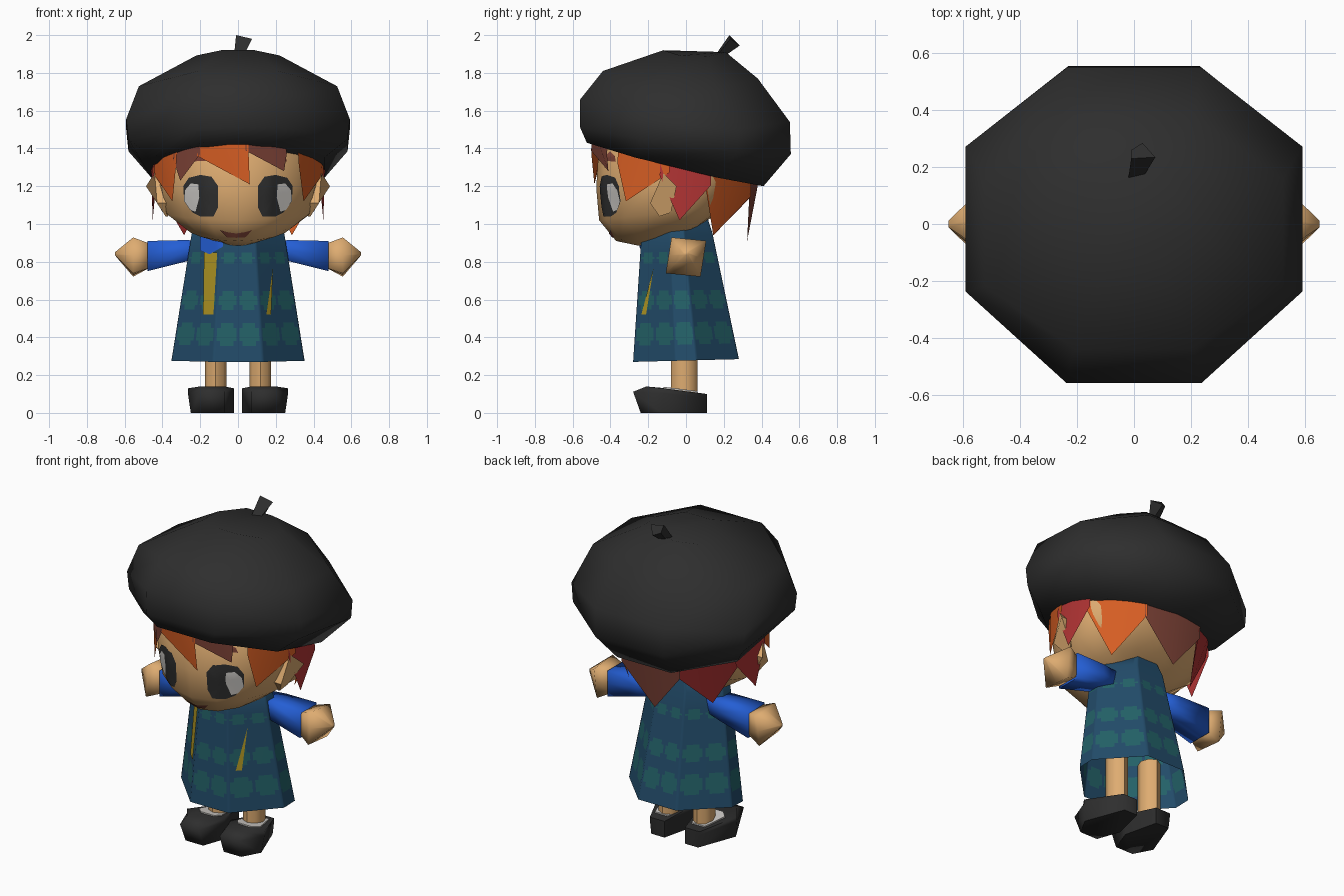
import bpy, bmesh, math
from mathutils import Vector
from mathutils.bvhtree import BVHTree

if "Cube" in bpy.data.objects:
    bpy.data.objects.remove(bpy.data.objects["Cube"])


def material(name, rgb):
    m = bpy.data.materials.new(name)
    lin = [(c / 255 / 12.92) if c < 11 else ((c / 255 + 0.055) / 1.055) ** 2.4 for c in rgb]
    m.diffuse_color = (*lin, 1)
    m.use_nodes = True
    m.node_tree.nodes["Principled BSDF"].inputs["Base Color"].default_value = m.diffuse_color
    return m


SKIN = material("skin", (222, 172, 113))
BLACK = material("black_felt", (46, 46, 46))
BLUE = material("blue_sleeve", (36, 94, 212))
NAVY = material("navy_cloth", (34, 75, 105))
TEAL = material("teal_spot", (35, 97, 103))
ORANGE = material("orange_hair", (217, 95, 36))
RED = material("red_hair", (178, 52, 52))
BROWN = material("brown_hair", (128, 68, 56))
YELLOW = material("yellow_trim", (176, 150, 36))
WHITE = material("white", (205, 202, 198))


def finish(name, bm, mats, angle=None, recalc=True):
    if recalc:
        bmesh.ops.recalc_face_normals(bm, faces=bm.faces)
    me = bpy.data.meshes.new(name)
    bm.to_mesh(me)
    bm.free()
    for m in mats:
        me.materials.append(m)
    ob = bpy.data.objects.new(name, me)
    bpy.context.collection.objects.link(ob)
    if angle:
        bpy.ops.object.select_all(action='DESELECT')
        ob.select_set(True)
        bpy.context.view_layer.objects.active = ob
        bpy.ops.object.shade_smooth_by_angle(angle=math.radians(angle))
    return ob


def loft(name, rings, mat, angle=None, caps=(True, True)):
    """Skin a list of equally long closed rings."""
    bm = bmesh.new()
    rows = [[bm.verts.new(p) for p in r] for r in rings]
    n = len(rows[0])
    for a, b in zip(rows, rows[1:]):
        for i in range(n):
            bm.faces.new((a[i], a[(i + 1) % n], b[(i + 1) % n], b[i]))
    if caps[0]:
        bm.faces.new(rows[0])
    if caps[1]:
        bm.faces.new(rows[-1])
    return finish(name, bm, [mat], angle)


def octagon(hx, yf, yb, zf, zb, wide=0.4, side=0.46, dz=0.0, shift=0.0):
    """Eight-sided ring, tilted from zf at the front to zb at the back."""
    yc, hy = (yf + yb) / 2, (yb - yf) / 2
    pts = [(wide, -1), (1, -side + shift), (1, side + shift), (wide, 1),
           (-wide, 1), (-1, side + shift), (-1, -side + shift), (-wide, -1)]
    return [Vector((x * hx, yc + y * hy, zf + (zb - zf) * (y + 1) / 2 + (dz if abs(x) == 1 else 0)))
            for x, y in pts]


def surface(ob):
    me = ob.data
    return BVHTree.FromPolygons([v.co for v in me.vertices], [p.vertices[:] for p in me.polygons])


def patch(name, outline, tree, mat, lift=0.006):
    """Thin plate draped on the front of a surface; outline is (x, z)."""
    pts = []
    for i, p in enumerate(outline):
        q = outline[(i + 1) % len(outline)]
        pts += [Vector(p).lerp(Vector(q), t / 3) for t in range(3)]
    c = sum(pts, Vector((0, 0))) / len(pts)
    bm = bmesh.new()

    def drop(p):
        hit = tree.ray_cast(Vector((p.x, -2, p.y)), Vector((0, 1, 0)))[0]
        return bm.verts.new((p.x, (hit.y if hit else -0.2) - lift, p.y))
    rows = [[drop(c.lerp(p, s)) for p in pts] for s in (1, 0.67, 0.33)]
    mid, n = drop(c), len(pts)
    for i in range(n):
        j = (i + 1) % n
        for a, b in zip(rows, rows[1:]):
            bm.faces.new((a[i], a[j], b[j], b[i]))
        bm.faces.new((rows[-1][i], rows[-1][j], mid))
    bm.normal_update()
    if sum(f.normal.y * f.calc_area() for f in bm.faces) > 0:
        bmesh.ops.reverse_faces(bm, faces=bm.faces)
    return finish(name, bm, [mat], 40, recalc=False)


# Beret and its stem
loft("beret", [octagon(0.46, -0.525, 0.41, 1.43, 1.20, dz=-0.015),
               octagon(0.58, -0.56, 0.555, 1.51, 1.37, dz=-0.02, shift=0.04),
               octagon(0.592, -0.56, 0.55, 1.66, 1.54, dz=-0.07, shift=0.04),
               octagon(0.525, -0.44, 0.38, 1.81, 1.77, dz=-0.07),
               octagon(0.22, -0.12, 0.21, 1.92, 1.91, dz=-0.025)], BLACK, 60)
loft("beret_stem", [[(-0.02, 0.16, 1.90), (0.035, 0.17, 1.90), (0.03, 0.22, 1.90), (-0.01, 0.21, 1.90)],
                    [(-0.01, 0.23, 2.0), (0.075, 0.235, 1.98), (0.03, 0.285, 1.945), (-0.01, 0.26, 1.96)]],
     BLACK)

# Head
def oval(hx, yf, yb, zf, zb, n=16):
    out = []
    for i in range(n):
        a = 2 * math.pi * i / n
        y = math.cos(a)
        out.append((hx * math.sin(a), y * (yf if y > 0 else -yb), zb + (zf - zb) * (y + 1) / 2))
    return out


head = loft("head", [oval(0.13, -0.25, 0.08, 0.885, 1.0), oval(0.27, -0.37, 0.16, 0.91, 1.05),
                     oval(0.405, -0.46, 0.26, 1.02, 1.12), oval(0.44, -0.475, 0.32, 1.19, 1.23),
                     oval(0.44, -0.465, 0.35, 1.36, 1.36), oval(0.34, -0.36, 0.30, 1.55, 1.52)], SKIN, 60)

# Ears
for s, side in ((1, "right"), (-1, "left")):
    rim = [(-0.12, 1.27), (-0.05, 1.20), (-0.08, 1.06), (-0.14, 1.04), (-0.19, 1.11)]
    loft(side + "_ear", [[(s * 0.37, y, z) for y, z in rim],
                         [(s * (0.487 - 0.65 * abs(z - 1.2)), y, z) for y, z in rim]], SKIN, 40)

# Face details
face = surface(head)
for s, side in ((1, "right"), (-1, "left")):
    dark = [(0.13, 1.04), (0.20, 1.04), (0.24, 1.06), (0.285, 1.12), (0.29, 1.20), (0.26, 1.245),
            (0.20, 1.26), (0.14, 1.25), (0.105, 1.20), (0.105, 1.09)]
    glint = [(0.225, 1.065), (0.255, 1.075), (0.285, 1.12), (0.28, 1.18), (0.25, 1.215), (0.21, 1.21), (0.205, 1.14)]
    brow = [(0.17, 1.335), (0.26, 1.33), (0.25, 1.36), (0.19, 1.385)]
    for part, shape, mat, lift in (("eye", dark, BLACK, 0.005), ("eye_white", glint, WHITE, 0.009),
                                   ("eyebrow", brow, BROWN, 0.005)):
        patch(side + "_" + part, [(s * x, z) for x, z in shape], face, mat, lift)
    patch(side + "_mouth_half", [(-0.01 + s * x, z) for x, z in
                                 ((0, 0.927), (0.05, 0.93), (0.085, 0.968), (0.05, 0.957), (0, 0.95))], face, BROWN)

# Hair locks: start angle, end angle, tip angle, tip height, tip scale, colour (angles from the front)
locks = [(-28, 7, 8, 1.21, 0.97, ORANGE), (5, 34, 33, 1.28, 0.97, BROWN), (44, 80, 50, 1.12, 0.98, ORANGE),
         (74, 110, 86, 1.02, 0.98, RED), (106, 155, 121, 0.94, 0.72, ORANGE), (153, 206, 182, 0.91, 0.83, BROWN),
         (204, 254, 239, 0.94, 0.72, RED), (250, 286, 274, 1.02, 0.98, RED),
         (281, 315, 310, 1.12, 0.98, ORANGE), (312, 334, 317, 1.23, 0.97, BROWN)]


def hair_point(deg, z, k=1.0):
    a = math.radians(deg)
    y = -math.cos(a)
    return Vector((0.462 * k * math.sin(a), y * k * (0.505 if y < 0 else 0.39), z))


def brim(deg):
    return 1.43 - (hair_point(deg, 0).y + 0.525) * 0.245


for i, (a0, a1, at, zt, k, mat) in enumerate(locks):
    am = (a0 + a1) / 2
    bm = bmesh.new()
    low = [brim(a) + (zt - brim(a)) * 0.25 for a in (a0, a1)]
    mk = 0.97 if k < 0.9 else 1.0
    t0, tm, t1, m1, tip, m0 = [bm.verts.new(p) for p in (
        hair_point(a0, brim(a0) + 0.05, 0.98), hair_point(am, brim(am) + 0.05), hair_point(a1, brim(a1) + 0.05, 0.98),
        hair_point(a1, low[1], mk), hair_point(at, zt, k), hair_point(a0, low[0], mk))]
    for f in ((t0, tm, tip, m0), (tm, t1, m1, tip)):
        bm.faces.new(f)
    bm.normal_update()
    for f in list(bm.faces):
        if f.normal.dot(f.calc_center_median() - Vector((0, 0, 1.25))) < 0:
            f.normal_flip()
    finish("hair_lock_%d" % (i + 1), bm, [mat], 50, recalc=False)

# Dress: eight panels with rounded spots in three rows
levels = [(0.27, 0.352, -0.28, 0.28), (0.95, 0.245, -0.235, 0.14), (1.045, 0.17, -0.20, 0.11)]


def dress_ring(z):
    lo, hi = (levels[0], levels[1]) if z <= 0.95 else (levels[1], levels[2])
    t = (z - lo[0]) / (hi[0] - lo[0])
    hx, yf, yb = [lo[k] + (hi[k] - lo[k]) * t for k in (1, 2, 3)]
    return octagon(hx, yf, yb, z, z + 0.02 * (1 - z), wide=0.37, side=0.19)


cols = [0, 0.04, 0.12, 0.40, 0.47, 0.53, 0.60, 0.88, 0.96, 1]
heights, row_kind = [0.27], ""
for z0, z1 in ((0.355, 0.475), (0.545, 0.645), (0.79, 0.85)):
    heights += [z0, z0 + 0.025, z1 - 0.025, z1]
    row_kind += "geme"
heights += [0.95, 1.045]
row_kind += "gg"
bm = bmesh.new()
rows = []
for z in heights:
    c = dress_ring(z)
    rows.append([bm.verts.new(c[k].lerp(c[(k + 1) % 8], t)) for k in range(8) for t in cols[:-1]])
n = len(rows[0])
for r, kind in enumerate(row_kind):
    for i in range(n):
        j = (i + 1) % n
        f = bm.faces.new((rows[r][i], rows[r][j], rows[r + 1][j], rows[r + 1][i]))
        col = ("gemmmmmeg" if i // 9 in (1, 5) else "gemegemeg")[i % 9]  # one spot on the narrow side panels
        f.material_index = int(kind + col in ("em", "me", "mm"))
bm.faces.new(rows[-1])
dress = finish("dress", bm, [NAVY, TEAL], 65)

# Yellow trims and the blue collar piece
front = surface(dress)
patch("left_trim", [(-0.185, 0.52), (-0.13, 0.52), (-0.11, 0.85), (-0.18, 0.85)], front, YELLOW, 0.008)
patch("right_trim", [(0.15, 0.52), (0.175, 0.52), (0.185, 0.77)], front, YELLOW, 0.008)
patch("collar", [(-0.20, 0.93), (-0.20, 0.86), (-0.15, 0.84), (-0.08, 0.88), (-0.08, 0.93)], front, BLUE, 0.008)

# Arms, hands, legs and shoes
for s, side in ((1, "right"), (-1, "left")):
    def slab(x, hy, z0, z1, skew=0.0):
        zc, hz = (z0 + z1) / 2, (z1 - z0) / 2
        return [(s * x, hy * a + skew * b, zc + hz * b - skew * a * 0.6)
                for a, b in ((-1, -1), (0, -1), (1, -1), (1, 0), (1, 1), (0, 1), (-1, 1), (-1, 0))]
    loft(side + "_sleeve", [slab(0.17, 0.06, 0.83, 0.91), slab(0.28, 0.07, 0.80, 0.915),
                            slab(0.48, 0.08, 0.75, 0.91)], BLUE, 95)
    loft(side + "_hand", [slab(0.465, 0.065, 0.77, 0.895), slab(0.555, 0.092, 0.73, 0.92, 0.015),
                          slab(0.652, 0.012, 0.835, 0.85)], SKIN, 95)
    loft(side + "_leg", [[(s * 0.118 + 0.058 * math.cos(k * math.pi / 4), -0.01 + 0.07 * math.sin(k * math.pi / 4), z)
                          for k in range(8)] for z in (0.08, 0.45)], SKIN, 50)
    sole = [(0.07, 0.11), (0.16, 0.11), (0.25, -0.13), (0.19, -0.24), (0.07, -0.24), (0.02, -0.1)]
    top = [(0.07, 0.11, 0.10), (0.17, 0.11, 0.10), (0.265, -0.12, 0.13),
           (0.20, -0.21, 0.14), (0.07, -0.21, 0.14), (0.022, -0.1, 0.13)]
    toe = [(x, y if y > -0.2 else -0.28, z * 0.8) for x, y, z in top]
    loft(side + "_shoe", [[(s * x, y, 0) for x, y in sole], [(s * x, y, z) for x, y, z in toe],
                          [(s * x, y, z) for x, y, z in top]], BLACK, 75)
    loft(side + "_sock", [[(s * x, y, 0.121 - 0.125 * y + d) for x, y in
                           ((0.08, 0.06), (0.17, 0.06), (0.21, -0.08), (0.17, -0.12), (0.08, -0.12), (0.055, -0.08))]
                          for d in (-0.006, 0.002)], WHITE)
